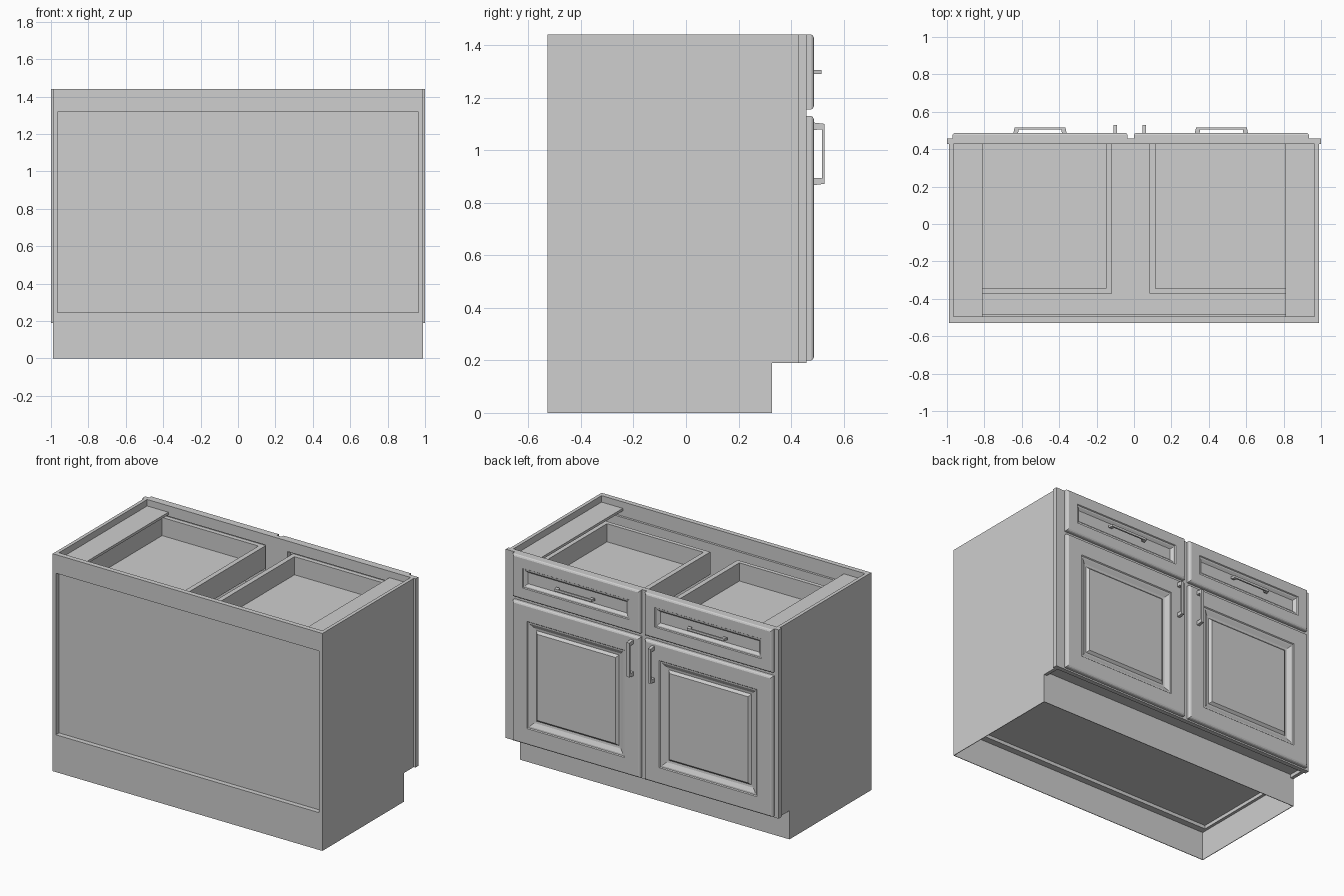
import bpy
import bmesh

if "Cube" in bpy.data.objects:
    bpy.data.objects.remove(bpy.data.objects["Cube"], do_unlink=True)

grey = bpy.data.materials.new("plain grey")
grey.use_nodes = True
COLOUR = (0.62, 0.62, 0.62, 1)
grey.diffuse_color = COLOUR
grey.node_tree.nodes["Principled BSDF"].inputs["Base Color"].default_value = COLOUR


def finish(name, bm):
    bmesh.ops.recalc_face_normals(bm, faces=bm.faces)
    mesh = bpy.data.meshes.new(name)
    bm.to_mesh(mesh)
    bm.free()
    mesh.materials.append(grey)
    obj = bpy.data.objects.new(name, mesh)
    bpy.context.collection.objects.link(obj)
    return obj


def add_box(bm, x, y, z):
    verts = bmesh.ops.create_cube(bm, size=1)["verts"]
    for v in verts:
        for i, (lo, hi) in enumerate((x, y, z)):
            v.co[i] = (lo + hi) / 2 + v.co[i] * (hi - lo)


def boxes(name, *parts):
    bm = bmesh.new()
    for part in parts:
        add_box(bm, *part)
    return finish(name, bm)


def prism(name, outline, axis, lo, hi):
    """Extrude a 2D outline along the given axis."""
    bm = bmesh.new()

    def place(a, b, t):
        co = [a, b]
        co.insert(axis, t)
        return co
    face = bm.faces.new([bm.verts.new(place(a, b, lo)) for a, b in outline])
    new = bmesh.ops.extrude_face_region(bm, geom=[face])["geom"]
    for v in new:
        if isinstance(v, bmesh.types.BMVert):
            v.co[axis] = hi
    return finish(name, bm)


def panelled_front(name, x, z, profile):
    """Nested rectangles following (inset, y) steps, capped at both ends."""
    bm = bmesh.new()
    rings = []
    for d, y in profile:
        corners = ((x[0] + d, z[0] + d), (x[1] - d, z[0] + d),
                   (x[1] - d, z[1] - d), (x[0] + d, z[1] - d))
        rings.append([bm.verts.new((a, y, b)) for a, b in corners])
    for r, s in zip(rings, rings[1:]):
        for i in range(4):
            j = (i + 1) % 4
            bm.faces.new((r[i], r[j], s[j], s[i]))
    bm.faces.new(rings[0])
    bm.faces.new(rings[-1])
    return finish(name, bm)


# Main dimensions
SIDE, INNER, TOP, TOE, TOE_Y = 0.988, 0.965, 1.44, 0.19, 0.328
BACK, RAIL, FRAME, FACE, FRONT = -0.528, -0.495, 0.428, 0.458, 0.487
MID, SKIN = -0.0175, 0.004
width = (-INNER, INNER)

# Side panels, thin skirts below them, and mounting strips along their tops
for label, s in (("left", 1), ("right", -1)):
    def span(a, b):
        return sorted((s * a, s * b))
    boxes(label + "_side", (span(INNER, SIDE), (BACK, FRAME), (TOE, TOP)))
    boxes(label + "_skirt", (span(SIDE - SKIN, SIDE), (BACK, TOE_Y), (0, TOE)))
    boxes(label + "_top_strip", (span(0.81, INNER), (RAIL, FRAME), (1.38, 1.397)))

# Back rails with the panel set behind them
boxes("back_rails",
      (width, (BACK, RAIL), (TOE, 0.247)),
      (width, (BACK, RAIL), (1.317, TOP)))
boxes("back_panel", (width, (RAIL, -0.48), (TOE, 1.345)))

# Floor, toe board and back skirt
skirt_width = (-SIDE, SIDE)
boxes("floor", (width, (-0.48, FRAME), (0.213, 0.235)))
boxes("toe_board", (skirt_width, (TOE_Y - SKIN, TOE_Y), (0, 0.213)))
boxes("back_skirt", (skirt_width, (BACK, BACK + SKIN), (0, TOE)))

# Face frame
depth = (FRAME, FACE)
boxes("face_frame",
      ((-1, -0.92), depth, (TOE, TOP)),
      ((0.88, 1), depth, (TOE, TOP)),
      ((MID - 0.08, MID + 0.08), depth, (TOE, TOP)),
      *[((a, b), depth, z)
        for a, b in ((-0.92, MID - 0.08), (MID + 0.08, 0.88))
        for z in ((TOE, 0.25), (1.09, 1.2), (1.37, TOP))])

# Moulded steps of the doors and drawer fronts
edge = [(0, FACE), (0, 0.477), (0.004, 0.483), (0.012, FRONT)]
door_steps = edge + [(0.11, FRONT), (0.115, 0.481), (0.125, 0.48),
                     (0.15, 0.467), (0.165, 0.465), (0.18, 0.48)]
drawer_steps = edge + [(0.077, FRONT), (0.081, 0.481), (0.09, 0.48),
                       (0.105, 0.467), (0.112, 0.467)]

for label, x0, x1, pull_x in (("right", -0.97, -0.035, -0.1), ("left", 0.0, 0.935, 0.055)):
    c = (x0 + x1) / 2
    panelled_front(label + "_door", (x0, x1), (0.2, 1.13), door_steps)
    panelled_front(label + "_drawer_front", (x0, x1), (1.155, TOP), drawer_steps)

    # Open drawer box
    a, b, t = c - 0.385, c + 0.385, 0.032
    y0, z = -0.372, (1.2, 1.35)
    boxes(label + "_drawer_box",
          ((a, a + t), (y0, FACE), z),
          ((b - t, b), (y0, FACE), z),
          ((a + t, b - t), (y0, y0 + 0.027), z),
          ((a + t, b - t), (FRAME, FACE), z),
          ((a + t, b - t), (y0 + 0.027, FRAME), (1.2, 1.23)))

    # Drawer pull: a flat bar with tapered legs
    h = 0.142
    pull = [(c - h, FRONT), (c - h + 0.006, 0.515), (c + h - 0.006, 0.515), (c + h, FRONT),
            (c + h - 0.025, FRONT), (c + h - 0.028, 0.505),
            (c - h + 0.028, 0.505), (c - h + 0.025, FRONT)]
    prism(label + "_drawer_pull", pull, 2, 1.29, 1.305)

    # Door pull: an upright bar with tapered legs
    lo, hi = 0.867, 1.105
    handle = [(FRONT, lo), (0.528, lo + 0.005), (0.528, hi - 0.005), (FRONT, hi),
              (FRONT, hi - 0.028), (0.518, hi - 0.026),
              (0.518, lo + 0.026), (FRONT, lo + 0.028)]
    prism(label + "_door_pull", handle, 0, pull_x - 0.01, pull_x + 0.01)
